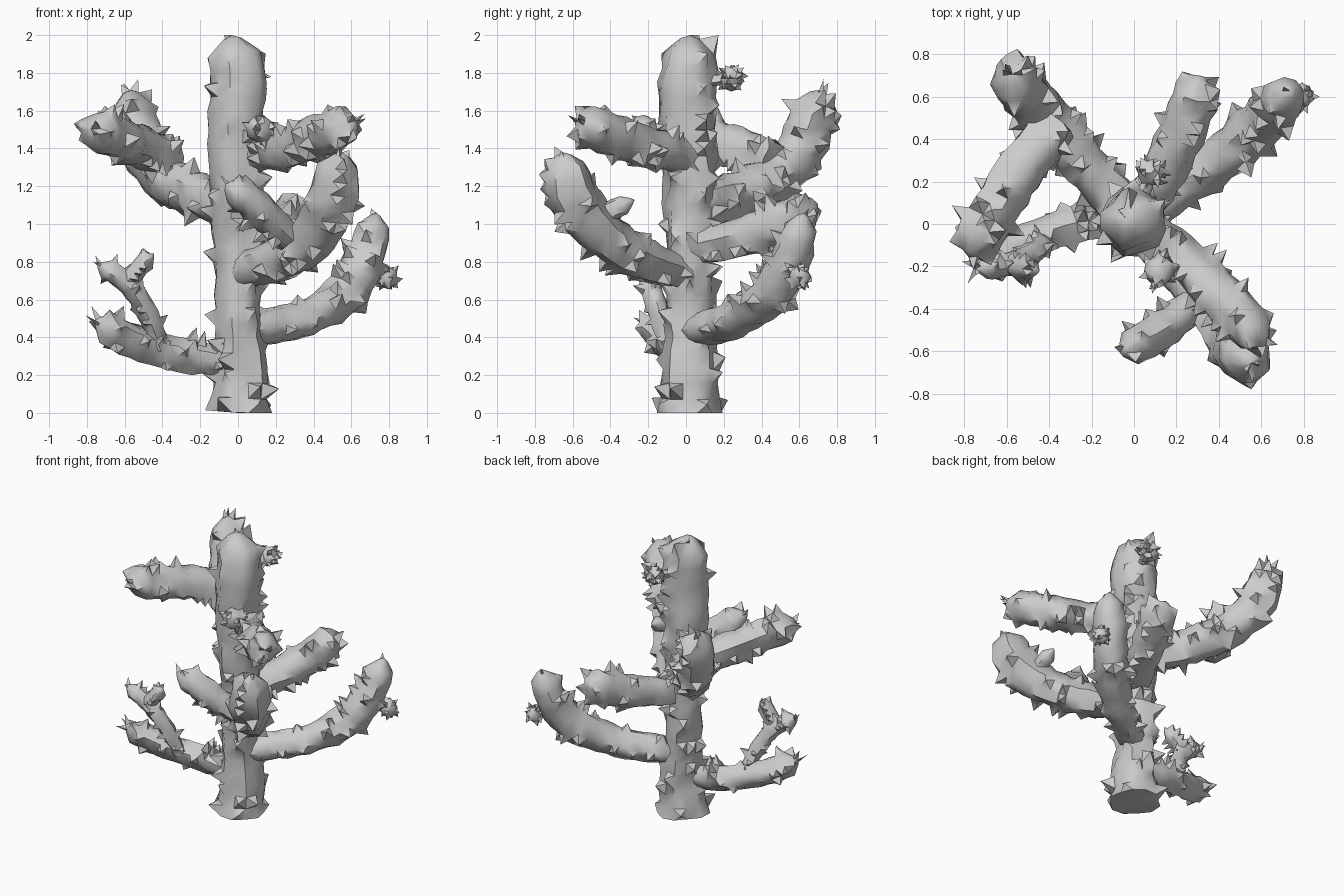
import bpy, bmesh, math, random
from mathutils import Vector

random.seed(7)
if "Cube" in bpy.data.objects:
    bpy.data.objects.remove(bpy.data.objects["Cube"])


def spline(points, step):
    """Evenly spaced points and radii along a Catmull-Rom path of (x, y, z, r)."""
    p = [Vector(q) for q in points]
    p = [p[0] * 2 - p[1]] + p + [p[-1] * 2 - p[-2]]
    dense = []
    for a, b, c, d in zip(p, p[1:], p[2:], p[3:]):
        for k in range(20):
            t = k / 20
            dense.append((b * 2 + (c - a) * t + (a * 2 - b * 5 + c * 4 - d) * t**2
                          + (b * 3 - a - c * 3 + d) * t**3) / 2)
    dense.append(p[-2])
    lengths = [0]
    for a, b in zip(dense, dense[1:]):
        lengths.append(lengths[-1] + (b.xyz - a.xyz).length)
    total = lengths[-1]
    count = max(4, round(total / step))
    out = []
    for i in range(count + 1):
        s = total * i / count
        j = min(range(len(lengths)), key=lambda n: abs(lengths[n] - s))
        out.append((dense[j].xyz, dense[j].w, total - s))
    return out


def add_spikes(bm, density, length, up=0.25):
    """Raise random faces into pointed thorns."""
    for face in [f for f in bm.faces if random.random() < density]:
        out = (face.normal + Vector((0, 0, up))).normalized()
        size = length * random.uniform(0.45, 1.15)
        tip = bmesh.ops.poke(bm, faces=[face])["verts"][0]
        tip.co += out * size


def finish(name, bm):
    for v in bm.verts:
        v.co.z = min(max(v.co.z, 0), 2)
    mesh = bpy.data.meshes.new(name)
    bm.to_mesh(mesh)
    bm.free()
    obj = bpy.data.objects.new(name, mesh)
    bpy.context.collection.objects.link(obj)
    bpy.ops.object.select_all(action="DESELECT")
    obj.select_set(True)
    bpy.context.view_layer.objects.active = obj
    bpy.ops.object.shade_smooth_by_angle(angle=math.radians(50))


def limb(name, points, sides=10, step=0.06, density=0.16, length=0.07, rough=0.1):
    """Knobbly tapering tube with a rounded end and thorns."""
    bm = bmesh.new()
    samples = spline(points, step)
    side, rings = None, []
    flute = [random.uniform(-rough, rough) for _ in range(sides)]
    for i, (pos, radius, left) in enumerate(samples):
        before = samples[max(i - 1, 0)][0]
        after = samples[min(i + 1, len(samples) - 1)][0]
        along = (after - before).normalized()
        if side is None:
            side = along.orthogonal()
        side = (side - along * side.dot(along)).normalized()
        other = along.cross(side)
        dome = max(0, 1 - left / (radius * 0.8))
        radius *= max(0.4, math.sqrt(1 - dome**2))
        ring = []
        for k in range(sides):
            ang = math.tau * k / sides
            r = radius * (1 + flute[k] + random.uniform(-rough, rough))
            offset = side * math.cos(ang) + other * math.sin(ang)
            ring.append(bm.verts.new(pos + offset * r))
        rings.append(ring)
    for a, b in zip(rings, rings[1:]):
        for k in range(sides):
            n = (k + 1) % sides
            bm.faces.new((a[k], a[n], b[n], b[k]))
    bm.faces.new(rings[0][::-1])
    cap = bm.faces.new(rings[-1])
    bm.normal_update()
    tip = bmesh.ops.poke(bm, faces=[cap])["verts"][0]
    tip.co += along * 0.02
    bm.normal_update()
    bottom = min(bm.faces, key=lambda f: f.calc_center_median().z)
    add_spikes(bm, density, length)
    finish(name, bm)


def bud(name, centre, radius):
    """Small thorny ball."""
    bm = bmesh.new()
    bmesh.ops.create_icosphere(bm, subdivisions=2, radius=radius)
    for v in bm.verts:
        v.co = v.co * random.uniform(0.85, 1.1) + Vector(centre)
    bm.normal_update()
    add_spikes(bm, 0.25, radius * 0.55, up=0)
    finish(name, bm)


# Trunk
limb("trunk", [(0.01, 0.02, 0, 0.18), (0.02, 0.02, 0.2, 0.15), (0, 0.02, 0.6, 0.13),
               (0, 0.02, 1.1, 0.14), (-0.01, 0.01, 1.5, 0.155),
               (0, 0.01, 1.75, 0.155), (-0.03, 0.02, 1.98, 0.14)],
     sides=12, step=0.08, density=0.13, length=0.08)

# Main branches: x, y, z, radius along each path
limb("back_right_branch", [(0, 0.03, 1.08, 0.11), (-0.25, 0.3, 1.17, 0.12),
                           (-0.42, 0.5, 1.27, 0.12), (-0.53, 0.63, 1.45, 0.125),
                           (-0.57, 0.7, 1.69, 0.12)])
limb("back_left_branch", [(0.06, 0.05, 0.44, 0.09), (0.35, 0.25, 0.5, 0.1),
                          (0.57, 0.44, 0.63, 0.115), (0.68, 0.55, 0.83, 0.11),
                          (0.73, 0.62, 1.04, 0.08)])
limb("upper_front_left_branch", [(0.03, 0.02, 1.36, 0.09), (0.25, -0.17, 1.4, 0.1),
                                 (0.43, -0.36, 1.46, 0.11), (0.61, -0.56, 1.54, 0.1)])
limb("middle_front_left_branch", [(0, 0, 0.74, 0.09), (0.25, -0.25, 0.82, 0.11),
                                  (0.42, -0.45, 0.96, 0.125), (0.51, -0.6, 1.15, 0.13),
                                  (0.55, -0.65, 1.36, 0.11)])
limb("rear_branch", [(0.03, 0.05, 0.88, 0.09), (0.17, 0.32, 0.94, 0.11),
                     (0.26, 0.53, 1.02, 0.115), (0.31, 0.68, 1.1, 0.1)])
limb("low_right_branch", [(0, 0, 0.26, 0.07), (-0.25, 0, 0.3, 0.085),
                          (-0.45, -0.06, 0.34, 0.085), (-0.62, -0.14, 0.41, 0.09),
                          (-0.74, -0.2, 0.48, 0.08)])

# Side shoots growing from the branches
limb("back_right_arm", [(-0.36, 0.47, 1.34, 0.1), (-0.53, 0.26, 1.41, 0.115),
                        (-0.68, 0.02, 1.47, 0.115), (-0.77, -0.14, 1.5, 0.115)])
limb("front_shoot", [(0.3, -0.36, 0.9, 0.08), (0.16, -0.48, 1.03, 0.09),
                     (0.07, -0.54, 1.12, 0.09), (-0.05, -0.6, 1.2, 0.08)], step=0.05)
limb("low_right_shoot", [(-0.41, -0.08, 0.34, 0.05), (-0.48, -0.14, 0.53, 0.055),
                         (-0.59, -0.19, 0.69, 0.055), (-0.73, -0.21, 0.78, 0.055)],
     sides=8, step=0.04, length=0.055)
limb("low_right_fork", [(-0.59, -0.19, 0.68, 0.045), (-0.54, -0.2, 0.75, 0.05),
                        (-0.46, -0.22, 0.83, 0.05)],
     sides=8, step=0.04, length=0.055)
limb("front_stub", [(0.45, -0.46, 1.04, 0.05), (0.46, -0.38, 1.08, 0.05),
                    (0.46, -0.29, 1.12, 0.05)], sides=8, step=0.05, density=0)

# Small buds
bud("trunk_bud", (0.08, 0.24, 1.77), 0.065)
limb("trunk_bud_stalk", [(0.02, 0.05, 1.74, 0.03), (0.07, 0.22, 1.77, 0.03)],
     sides=6, density=0)
bud("back_left_bud", (0.79, 0.6, 0.72), 0.06)
limb("back_left_bud_stalk", [(0.65, 0.53, 0.75, 0.03), (0.78, 0.59, 0.72, 0.03)],
     sides=6, density=0)
bud("upper_front_bud", (0.12, -0.22, 1.5), 0.075)
